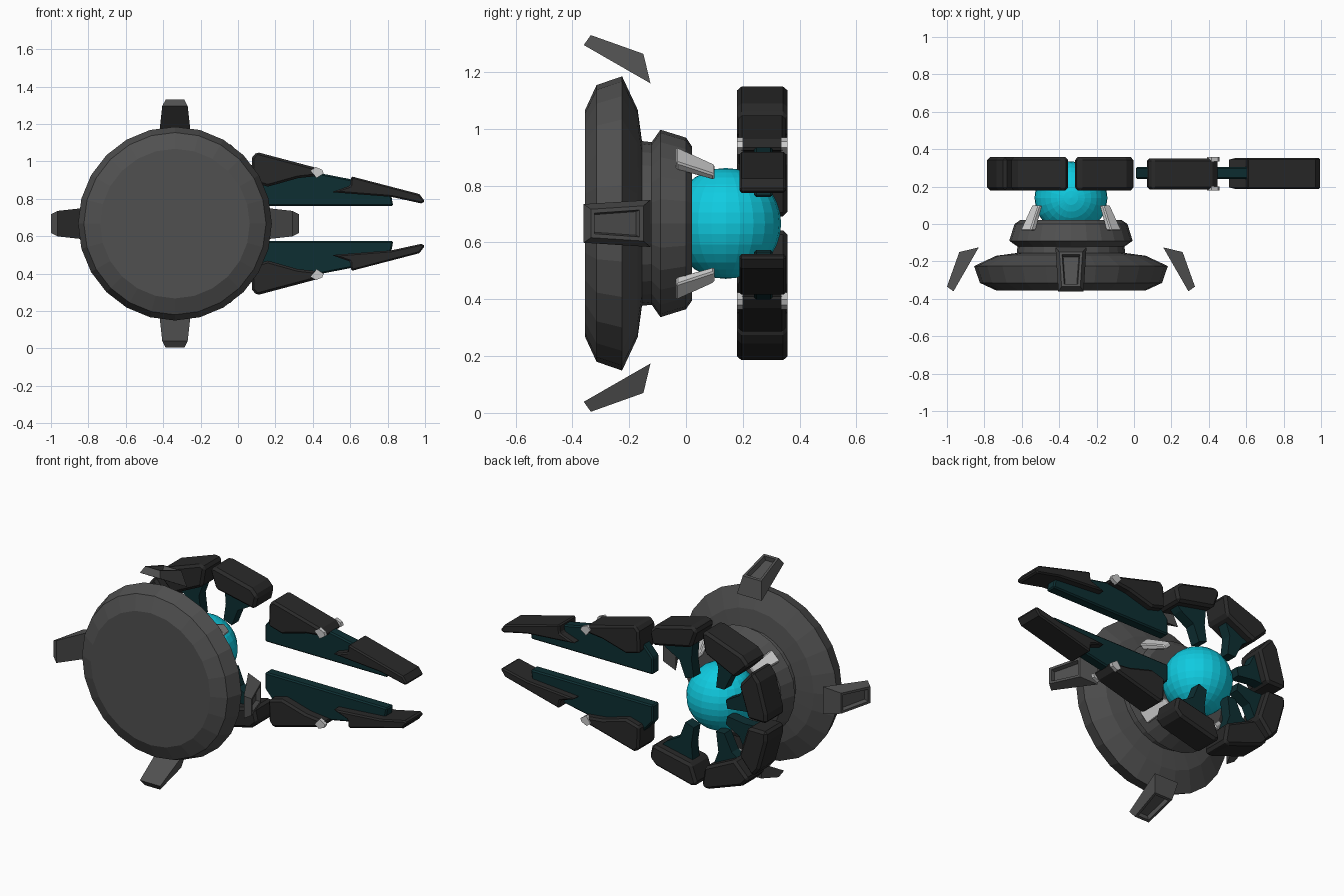
import bpy, bmesh, math
from mathutils import Vector, Matrix

if "Cube" in bpy.data.objects:
    bpy.data.objects.remove(bpy.data.objects["Cube"])

CX, CZ = -0.337, 0.667   # axis of the round body


def material(name, rgb):
    m = bpy.data.materials.new(name)
    m.diffuse_color = (*rgb, 1)
    m.use_nodes = True
    m.node_tree.nodes["Principled BSDF"].inputs["Base Color"].default_value = m.diffuse_color
    return m


GREY = material("mid_grey", (0.08, 0.08, 0.08))
DARK = material("dark_armour", (0.022, 0.022, 0.022))
TEAL = material("dark_teal", (0.004, 0.028, 0.032))
CYAN = material("cyan", (0.005, 0.6, 0.75))
LIGHT = material("light_grey", (0.55, 0.55, 0.55))


def finish(bm, name, mat, bevel=0):
    bmesh.ops.recalc_face_normals(bm, faces=bm.faces[:])
    me = bpy.data.meshes.new(name)
    bm.to_mesh(me)
    bm.free()
    me.materials.append(mat)
    ob = bpy.data.objects.new(name, me)
    bpy.context.collection.objects.link(ob)
    if bevel:
        mod = ob.modifiers.new("bevel", 'BEVEL')
        mod.width = bevel
        mod.segments = 1
        mod.limit_method = 'ANGLE'
        mod.angle_limit = math.radians(40)
    return ob


def lathe(name, profile, mat, n=24):
    """Closed turned body along y from (y, radius) pairs."""
    bm = bmesh.new()
    rings = []
    for y, r in profile:
        rings.append([bm.verts.new((CX + r * math.cos(2 * math.pi * i / n), y,
                                    CZ + r * math.sin(2 * math.pi * i / n))) for i in range(n)])
    for a, b in zip(rings, rings[1:]):
        for i in range(n):
            j = (i + 1) % n
            bm.faces.new((a[i], a[j], b[j], b[i]))
    bm.faces.new(rings[0])
    bm.faces.new(rings[-1])
    return finish(bm, name, mat)


def prism_pair(name, pts, y0, y1, mat, bevel=0):
    """Flat xz outline extruded in y, plus its mirror below the axis."""
    for side, s in (("upper", 1), ("lower", -1)):
        bm = bmesh.new()
        f, b = [[bm.verts.new((x, y, CZ + s * (z - CZ))) for x, z in pts] for y in (y0, y1)]
        bm.faces.new(f)
        bm.faces.new(b)
        for i in range(len(pts)):
            j = (i + 1) % len(pts)
            bm.faces.new((f[i], f[j], b[j], b[i]))
        finish(bm, f"{side}_{name}", mat, bevel)


# round body: wide front disc, neck and rear collar
lathe("front_disc", [(-0.355, 0.40), (-0.315, 0.487), (-0.225, 0.518), (-0.17, 0.40),
                     (-0.155, 0.29), (-0.11, 0.285)], GREY)
lathe("rear_collar", [(-0.125, 0.28), (-0.09, 0.33), (0.0, 0.302), (0.022, 0.27)], GREY)

# glowing core
bm = bmesh.new()
bmesh.ops.create_uvsphere(bm, u_segments=24, v_segments=16, radius=0.195,
                          matrix=Matrix.Translation((CX, 0.14, CZ)))
finish(bm, "core_sphere", CYAN)

# four recessed brackets floating around the disc
for k in range(4):
    bm = bmesh.new()
    sect = [(-0.36, 0.628, 0.068), (-0.335, 0.663, 0.05), (-0.15, 0.597, 0.062), (-0.125, 0.493, 0.083)]
    l, r = [[bm.verts.new((s * w, y, d)) for y, d, w in sect] for s in (-1, 1)]
    bm.faces.new(l)
    bm.faces.new(r)
    sides = [bm.faces.new((l[i], l[(i + 1) % 4], r[(i + 1) % 4], r[i])) for i in range(4)]
    bmesh.ops.recalc_face_normals(bm, faces=bm.faces[:])
    outer = sides[1]
    bmesh.ops.inset_region(bm, faces=[outer], thickness=0.02)
    bmesh.ops.inset_region(bm, faces=[outer], thickness=0.008, depth=-0.025)
    bm.transform(Matrix.Translation((CX, 0, CZ)) @ Matrix.Rotation(k * math.pi / 2, 4, 'Y'))
    finish(bm, f"disc_bracket_{k + 1}", GREY)

# four light prongs holding the core
for k in range(4):
    bm = bmesh.new()
    bmesh.ops.create_cube(bm, size=1)
    for v in bm.verts:
        end = v.co.y > 0
        v.co = Vector((v.co.x * (0.055 if end else 0.08), 0.10 if end else -0.035,
                       (0.255 if end else 0.325) + v.co.z * (0.03 if end else 0.04)))
    bm.transform(Matrix.Translation((CX, 0, CZ)) @ Matrix.Rotation(math.pi / 4 + k * math.pi / 2, 4, 'Y'))
    finish(bm, f"core_prong_{k + 1}", LIGHT, 0.006)

# armour blocks of the claw, from the jaw tip round to the back
Y0, Y1 = 0.18, 0.357
prism_pair("jaw_tip", [(0.605, 0.92), (0.97, 0.825), (1.0, 0.785), (0.98, 0.775), (0.82, 0.81),
                       (0.5, 0.835), (0.6, 0.87)], 0.188, 0.352, DARK, 0.008)
prism_pair("jaw_plate", [(0.1, 1.05), (0.42, 0.965), (0.455, 0.925), (0.32, 0.91), (0.16, 0.865),
                         (0.07, 0.89), (0.075, 1.02)], Y0 + 0.005, 0.35, DARK, 0.012)
prism_pair("front_block", [(-0.32, 1.13), (-0.29, 1.152), (-0.04, 1.09), (0.0, 1.05),
                           (-0.02, 0.965), (-0.28, 1.02)], Y0, Y1, DARK, 0.015)
prism_pair("middle_block", [(-0.35, 1.13), (-0.38, 1.145), (-0.62, 1.06), (-0.665, 1.01),
                            (-0.57, 0.915), (-0.37, 1.01)], Y0, Y1, DARK, 0.015)
prism_pair("back_block", [(-0.69, 0.985), (-0.735, 0.93), (-0.785, 0.75), (-0.785, 0.692),
                          (-0.66, 0.692), (-0.6, 0.88)], Y0, Y1, DARK, 0.015)

# light inserts at the end of each jaw plate
insert = [(0.39, 0.95), (0.415, 0.97), (0.45, 0.955), (0.458, 0.935), (0.42, 0.91)]
prism_pair("jaw_insert_front", insert, 0.179, 0.2, LIGHT)
prism_pair("jaw_insert_back", insert, 0.335, 0.357, LIGHT)

# inner teal blades and fins
T0, T1 = 0.24, 0.305
prism_pair("jaw_blade", [(0.01, 0.76), (0.01, 0.86), (0.1, 0.96), (0.42, 0.94), (0.6, 0.905),
                         (0.82, 0.815), (0.83, 0.76)], T0, T1, TEAL, 0.008)
prism_pair("front_fin", [(-0.26, 1.04), (-0.04, 0.99), (-0.08, 0.95), (-0.17, 0.90), (-0.21, 0.80),
                         (-0.265, 0.82), (-0.25, 0.92)], T0, T1, TEAL)
prism_pair("middle_fin", [(-0.39, 1.03), (-0.58, 0.94), (-0.52, 0.90), (-0.47, 0.80),
                          (-0.415, 0.80), (-0.43, 0.92)], T0, T1, TEAL)
prism_pair("back_fin", [(-0.62, 0.89), (-0.68, 0.70), (-0.61, 0.705), (-0.49, 0.69),
                        (-0.48, 0.74), (-0.57, 0.79)], T0, T1, TEAL)
